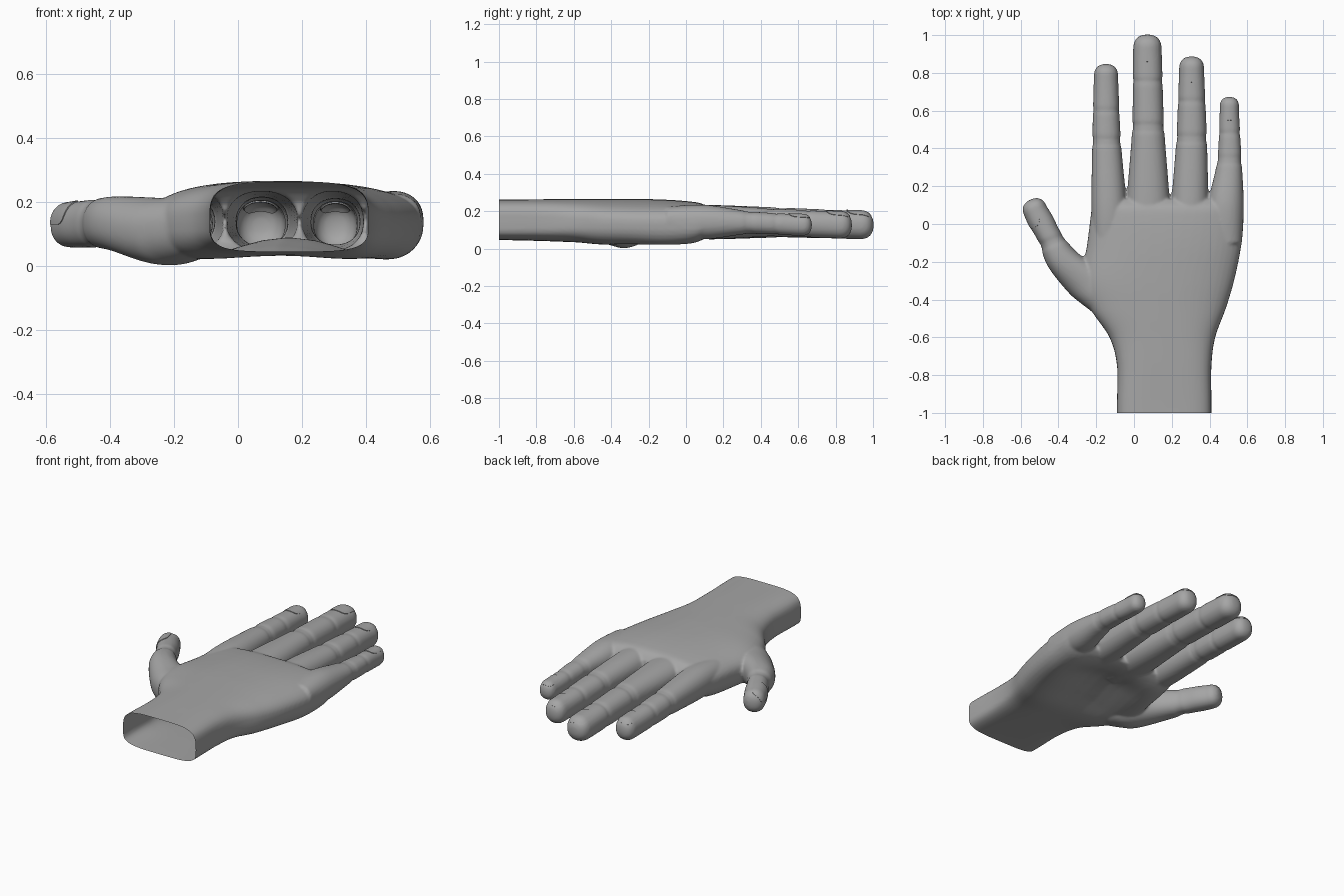
import bpy, bmesh, math
from mathutils import Vector
from mathutils.bvhtree import BVHTree

cube = bpy.data.objects.get("Cube")
if cube:
    bpy.data.objects.remove(cube, do_unlink=True)

skin = bpy.data.materials.new("matte grey")
skin.use_nodes = True
GREY = (0.38, 0.38, 0.38, 1)
skin.diffuse_color = GREY
skin.node_tree.nodes["Principled BSDF"].inputs["Base Color"].default_value = GREY

SIDES = 48
ANGLES = [2 * math.pi * i / SIDES for i in range(SIDES)]


def spow(v, e):
    return math.copysign(abs(v) ** e, v)


def spline(rows, steps):
    """Smoothly interpolate rows of section values."""
    out = []
    for i in range(len(rows) - 1):
        a, b, c, d = (rows[max(0, min(len(rows) - 1, i + k))] for k in (-1, 0, 1, 2))
        for s in range(steps):
            t = s / steps
            out.append([q + .5 * t * (r - p + t * (2 * p - 5 * q + 4 * r - w
                        + t * (3 * (q - r) + w - p))) for p, q, r, w in zip(a, b, c, d)])
    return out + [list(rows[-1])]


def skin_rings(bm, rings):
    """Bridge rings of points and cap both ends."""
    loops = [[bm.verts.new(p) for p in ring] for ring in rings]
    for a, b in zip(loops, loops[1:]):
        for i in range(SIDES):
            j = (i + 1) % SIDES
            bm.faces.new((a[i], a[j], b[j], b[i]))
    bm.faces.new(loops[0])
    bm.faces.new(loops[-1])


def add_palm(bm, rows):
    # row: y, left edge, right edge, bottom, top, palm hollow, squareness
    mid = .135
    rings = []
    for y, x0, x1, z0, z1, hollow, n in spline(rows, 8):
        ring = []
        for a in ANGLES:
            u, v = spow(math.cos(a), 2 / n), spow(math.sin(a), 2 / n)
            z = mid + v * (z1 - mid if v > 0 else mid - z0)
            if v < 0:
                z += hollow * (1 - u * u) ** 2
            ring.append(((x0 + x1) / 2 + u * (x1 - x0) / 2, y, z))
        rings.append(ring)
    skin_rings(bm, rings)


def add_digit(bm, rows, along, tip, creases):
    # row: x, y, z, half width, half height; the end is rounded over length tip
    side = Vector((along.y, -along.x, 0))
    sections = spline(rows, 24)
    x, y, z, w, h = sections[-1]
    for k in range(1, 13):
        s = math.sin(k / 12 * math.pi / 2) * .999
        r = (1 - s ** 2.4) ** (1 / 2.4)
        sections.append([x + along.x * tip * s, y + along.y * tip * s, z, w * r, h * r])
    rings = []
    for x, y, z, w, h in sections:
        dip = 1 - sum(.06 * math.exp(-((y - c) / .012) ** 2) for c in creases)
        rings.append([Vector((x, y, z + dip * h * spow(math.sin(a), .9)))
                      + side * (dip * w * spow(math.cos(a), .9)) for a in ANGLES])
    skin_rings(bm, rings)


def make_object(name, bm):
    mesh = bpy.data.meshes.new(name)
    bm.to_mesh(mesh)
    bm.free()
    obj = bpy.data.objects.new(name, mesh)
    bpy.context.collection.objects.link(obj)
    mesh.materials.append(skin)
    return obj


def shade(obj):
    for p in obj.data.polygons:
        p.use_smooth = True


# Palm and wrist
bm = bmesh.new()
add_palm(bm, [
    (-1.1, -.09, .41, .045, .262, 0, 4),
    (-.95, -.09, .41, .045, .262, 0, 4),
    (-.75, -.09, .41, .04, .264, 0, 3.6),
    (-.6, -.13, .43, .025, .265, .01, 3),
    (-.45, -.23, .485, -.015, .266, .05, 2.6),
    (-.3, -.28, .53, -.035, .266, .1, 2.5),
    (-.12, -.25, .567, -.05, .262, .14, 2.5),
    (.02, -.232, .58, -.025, .252, .09, 2.6),
    (.09, -.224, .58, .02, .238, .04, 2.7),
    (.13, -.215, .572, .07, .2, 0, 2.5)])

# Fingers: base x, base width, middle y, middle x, middle width, tip x, tip width,
# tip y, half height, outer crease
FORWARD = Vector((0, 1, 0))
fingers = {
    "index": (-.133, .092, .435, -.145, .076, -.148, .064, .847, .07, .6),
    "middle": (.075, .114, .51, .075, .085, .071, .075, 1.003, .076, .755),
    "ring": (.296, .097, .45, .305, .081, .305, .066, .887, .072, .65),
    "little": (.487, .094, .335, .505, .065, .505, .051, .673, .057, .48)}
nails = []
for name, (bx, bw, my, mx, mw, tx, tw, ty, h, crease) in fingers.items():
    add_digit(bm, [
        (bx, -.1, .15, bw * .9, .075),
        (bx, .1, .142, bw, .092),
        (mx, my, .139, mw, h + .004),
        (tx, ty - tw - .06, .128, tw * 1.03, h),
        (tx, ty - tw, .126, tw, h)], FORWARD, tw, (my - .01, my + .015, crease))
    length = .035 + .42 * tw
    nails.append((name, Vector((tx, ty - length - .011, .126)), FORWARD,
                  Vector((0, 0, 1)), tw * .76, length))

# Thumb
along = Vector((-.38, .925, 0)).normalized()
add_digit(bm, [
    (-.06, -.52, .13, .06, .07),
    (-.17, -.38, .112, .115, .1),
    (-.24, -.31, .109, .122, .104),
    (-.375, -.19, .132, .088, .086),
    (-.443, -.075, .133, .065, .076),
    (-.492, .015, .13, .067, .073),
    (-.522, .072, .128, .063, .07)], along, .063, (-.105, -.085))
tilt = Vector((-along.y, along.x, 0)) * Vector((1, 1, 0)).length / math.sqrt(2)
nails.append(("thumb", Vector((-.518, .057, .129)), along,
              (tilt * .6 + Vector((0, 0, .8))).normalized(), .05, .066))

# Fuse everything into one smooth skin
bmesh.ops.recalc_face_normals(bm, faces=bm.faces)
hand = make_object("hand", bm)
remesh = hand.modifiers.new("fuse", 'REMESH')
remesh.mode = 'VOXEL'
remesh.voxel_size = .008
soft = hand.modifiers.new("soften", 'SMOOTH')
soft.factor = .5
soft.iterations = 6
bpy.context.view_layer.update()
fused = bpy.data.meshes.new_from_object(
    hand.evaluated_get(bpy.context.evaluated_depsgraph_get()))
hand.modifiers.clear()

# Cut the wrist open, leaving a hollow shell
bm = bmesh.new()
bm.from_mesh(fused)
bmesh.ops.bisect_plane(bm, geom=bm.verts[:] + bm.edges[:] + bm.faces[:],
                       plane_co=(0, -1, 0), plane_no=(0, 1, 0), clear_inner=True)
tree = BVHTree.FromBMesh(bm)
bm.to_mesh(hand.data)
bm.free()
if not hand.data.materials:
    hand.data.materials.append(skin)
for p in hand.data.polygons:
    p.material_index = 0
shade(hand)
bpy.data.meshes.remove(fused)

# Nails: rounded plates laid onto the skin
for name, centre, fwd, up, half_w, half_l in nails:
    across = fwd.cross(up)
    bm = bmesh.new()

    def drop(u, v):
        start = centre + across * (u * half_w) + fwd * (v * half_l) + up * .3
        hit = tree.ray_cast(start, -up)[0] or tree.find_nearest(start - up * .3)[0]
        return bm.verts.new(hit + up * .004)

    middle = drop(0, 0)
    inner = None
    for k in range(1, 9):
        loop = [drop(k / 8 * spow(math.cos(a), .6), k / 8 * spow(math.sin(a), .6))
                for a in ANGLES]
        for i in range(SIDES):
            j = (i + 1) % SIDES
            if inner:
                bm.faces.new((inner[i], loop[i], loop[j], inner[j]))
            else:
                bm.faces.new((middle, loop[i], loop[j]))
        inner = loop
    nail = make_object(name + "_nail", bm)
    thick = nail.modifiers.new("thickness", 'SOLIDIFY')
    thick.thickness = .008
    thick.offset = -1
    bpy.ops.object.select_all(action='DESELECT')
    nail.select_set(True)
    bpy.context.view_layer.objects.active = nail
    bpy.ops.object.modifier_apply(modifier="thickness")
    bpy.ops.object.shade_smooth_by_angle(angle=math.radians(40))
